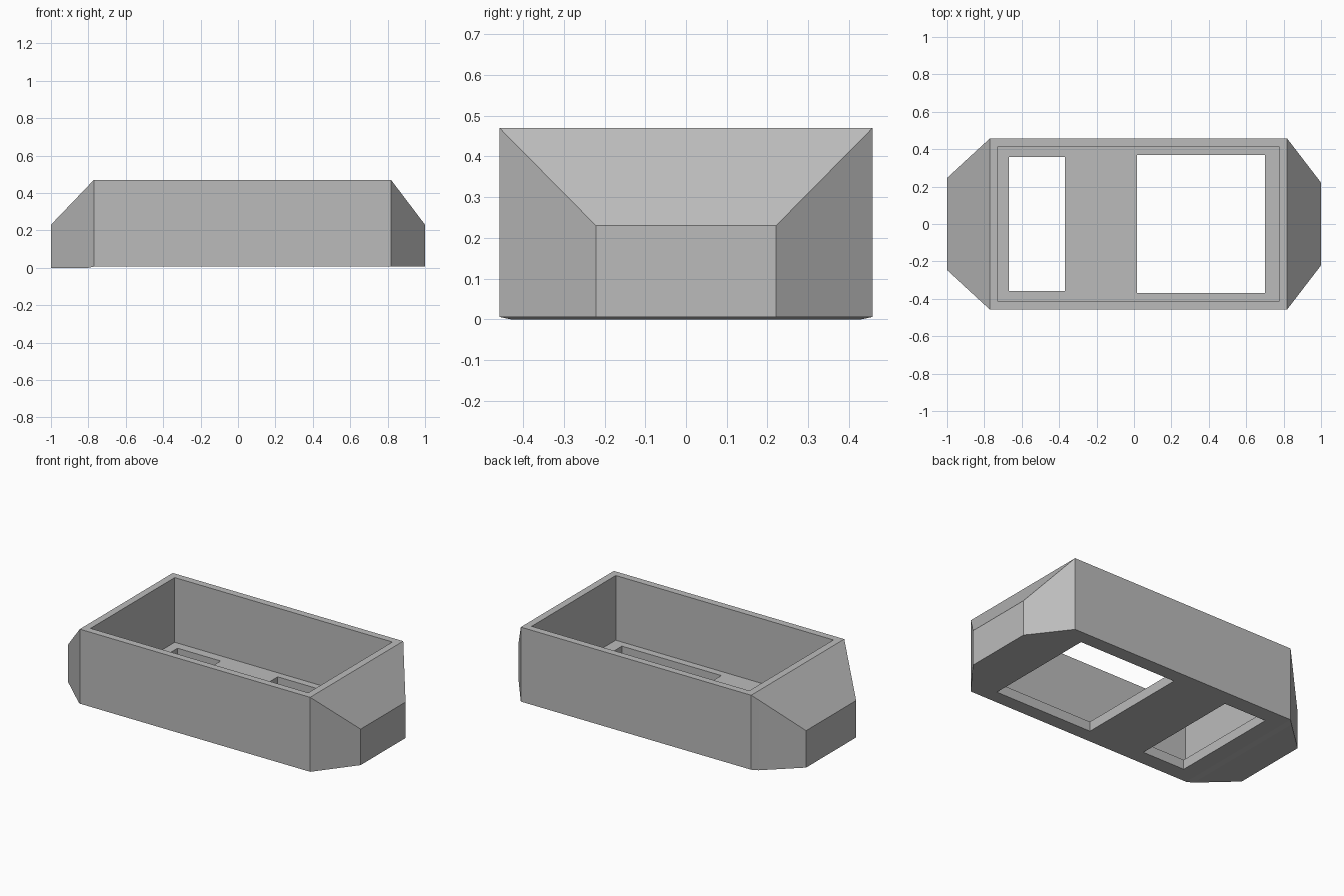
import bpy
import bmesh

cube = bpy.data.objects.get("Cube")
if cube:
    bpy.data.objects.remove(cube, do_unlink=True)

grey = bpy.data.materials.new("plain grey")
grey.use_nodes = True
colour = (0.5, 0.5, 0.5, 1)
grey.diffuse_color = colour
grey.node_tree.nodes["Principled BSDF"].inputs["Base Color"].default_value = colour


def loft(name, sections):
    """Join rectangles (x, half width, bottom, top) along x into a closed solid."""
    bm = bmesh.new()
    rings = [[bm.verts.new((x, y, z)) for y, z in ((-w, lo), (w, lo), (w, hi), (-w, hi))]
             for x, w, lo, hi in sections]
    for a, b in zip(rings, rings[1:]):
        for i in range(4):
            j = (i + 1) % 4
            bm.faces.new((a[i], a[j], b[j], b[i]))
    bm.faces.new(rings[0])
    bm.faces.new(rings[-1])
    bmesh.ops.recalc_face_normals(bm, faces=bm.faces)
    bmesh.ops.dissolve_limit(bm, angle_limit=0.002, verts=bm.verts, edges=bm.edges)
    mesh = bpy.data.meshes.new(name)
    bm.to_mesh(mesh)
    bm.free()
    mesh.materials.append(grey)
    obj = bpy.data.objects.new(name, mesh)
    bpy.context.collection.objects.link(obj)
    return obj


def block(name, x0, x1, w, lo, hi):
    return loft(name, [(x0, w, lo, hi), (x1, w, lo, hi)])


# Outer shell with a tapered nose at each end
BASE, FLOOR, RIM = 0.006, 0.067, 0.47
tray = loft("tray", [
    (-1.0, 0.246, 0, 0.23),
    (-0.8, 0.43, 0, 0.439),
    (-0.77, 0.458, BASE, RIM),
    (0.818, 0.458, BASE, RIM),
    (1.0, 0.221, BASE, 0.23),
])

# Open cavity and the two floor openings
cutters = [
    block("cavity_cutter", -0.726, 0.774, 0.414, FLOOR, 0.6),
    block("small_opening_cutter", -0.667, -0.37, 0.358, -0.1, 0.2),
    block("large_opening_cutter", 0.015, 0.70, 0.369, -0.1, 0.2),
]
for cutter in cutters:
    cutter.hide_render = True
    cut = tray.modifiers.new(cutter.name, "BOOLEAN")
    cut.operation = "DIFFERENCE"
    cut.solver = "EXACT"
    cut.object = cutter

# Bake the cuts and drop the helpers
bpy.context.view_layer.update()
depsgraph = bpy.context.evaluated_depsgraph_get()
baked = bpy.data.meshes.new_from_object(tray.evaluated_get(depsgraph))
tray.modifiers.clear()
tray.data = baked
for cutter in cutters:
    bpy.data.objects.remove(cutter, do_unlink=True)
